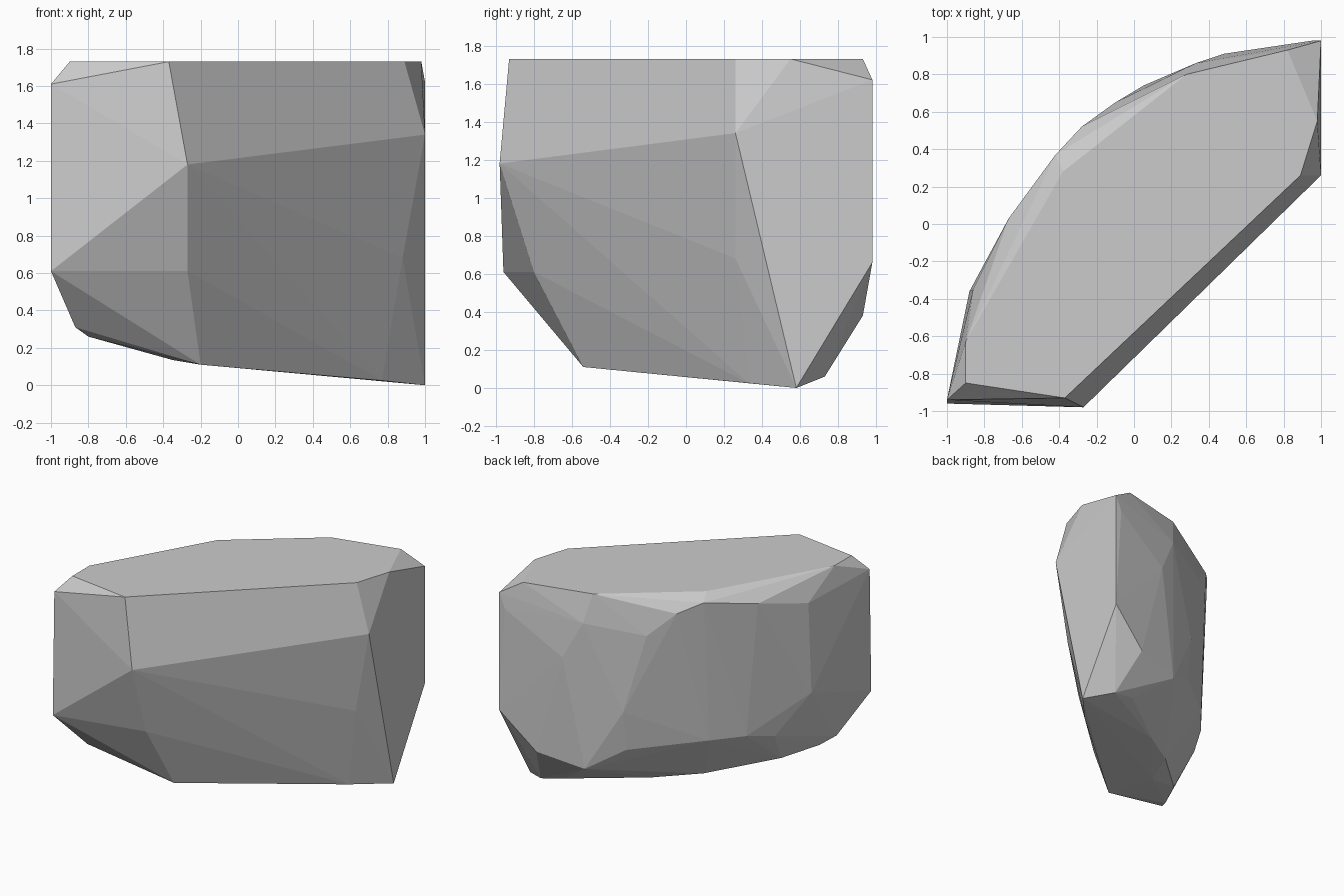
import bpy, bmesh

# flat top outline: x, y at one height
TOP_Z = 1.73
top = [(-.90, -.85), (-.37, -.93), (.89, .26), (.98, .55), (.82, .93),
       (.28, .80), (-.38, .28), (-.90, -.63)]

# flat front and end faces
front = [(-1, -.94, 1.61), (-1, -.96, .61), (-.27, -.98, 1.18), (-.27, -.80, .61),
         (1, .26, 1.34), (.88, .26, .68), (1, .98, 1.62), (1, .98, .66)]

# curved back: upper rim, belly and lower rim
back = [(.33, .86, 1.50), (-.10, .65, 1.43), (-.28, .52, 1.61), (-.42, .37, 1.68),
        (-.60, .12, 1.53), (-.67, .03, 1.61), (-.86, -.35, 1.52), (-.91, -.55, 1.49),
        (.48, .91, 1.20), (.05, .74, .80), (-.88, -.36, .79), (.95, .98, 1.50),
        (.70, .93, .38), (.32, .85, .31), (.05, .70, .48), (-.42, .30, .53),
        (-.60, .08, .53), (-.71, -.13, .48)]

# chipped underside
base = [(-.20, -.54, .11), (.77, .33, .025), (1, .58, 0), (.80, .73, .06),
        (.60, .70, .10), (.09, .32, .10), (-.23, .10, .135), (-.35, -.20, .135),
        (-.65, -.30, .22), (-.80, -.58, .26), (-.87, -.70, .31)]

# boulder: faceted convex skin around the corner points
bm = bmesh.new()
for p in [(x, y, TOP_Z) for x, y in top] + front + back + base:
    bm.verts.new(p)
hull = bmesh.ops.convex_hull(bm, input=bm.verts[:])
unused = {g for g in hull["geom_interior"] + hull["geom_unused"]
          if isinstance(g, bmesh.types.BMVert)}
bmesh.ops.delete(bm, geom=list(unused), context='VERTS')
bmesh.ops.dissolve_limit(bm, angle_limit=0.01, verts=bm.verts[:], edges=bm.edges[:])
bmesh.ops.recalc_face_normals(bm, faces=bm.faces[:])

mesh = bpy.data.meshes.new("boulder")
bm.to_mesh(mesh)
bm.free()
bpy.context.collection.objects.link(bpy.data.objects.new("boulder", mesh))
